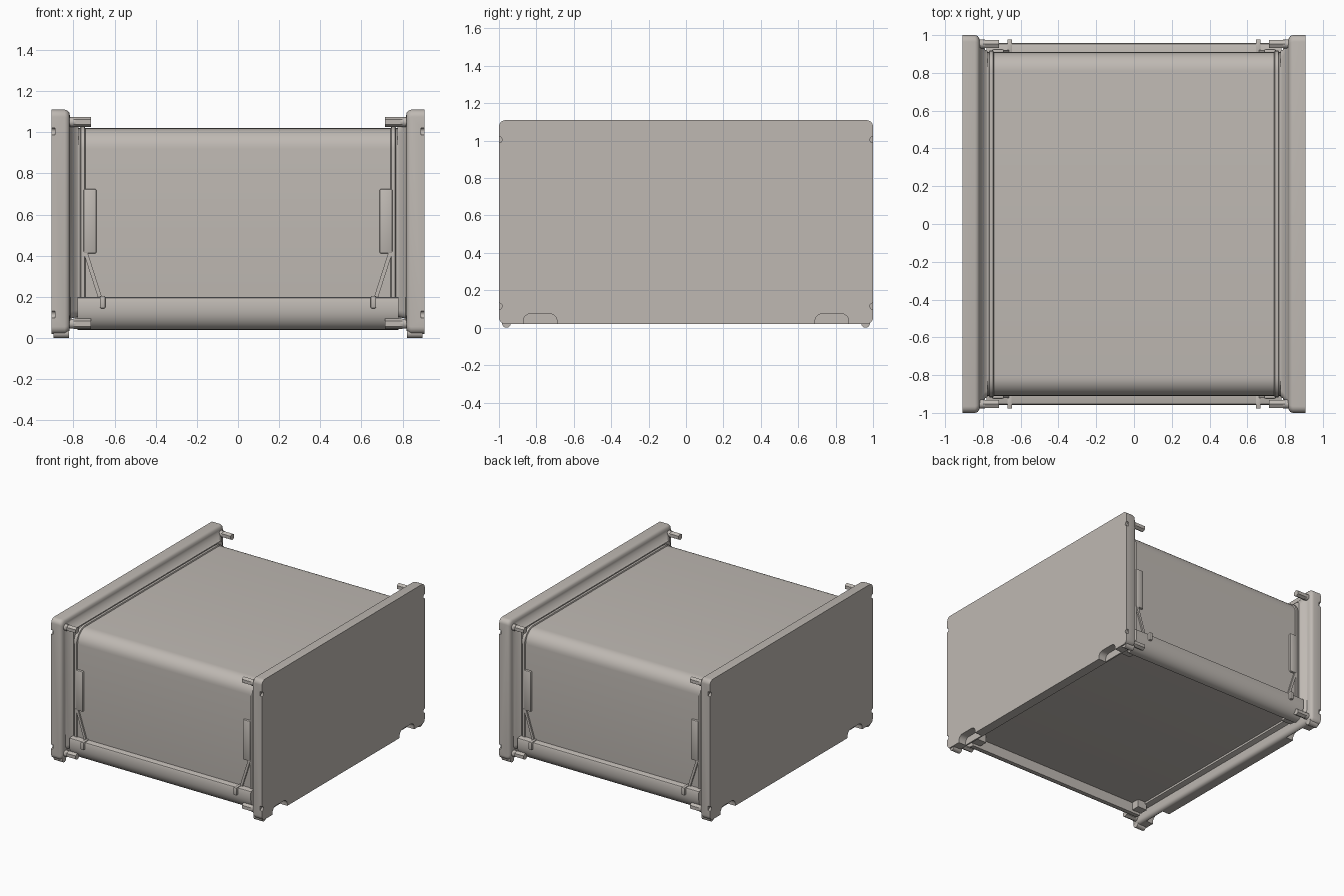
import bpy, bmesh, math

if "Cube" in bpy.data.objects:
    bpy.data.objects.remove(bpy.data.objects["Cube"])

mat = bpy.data.materials.new("warm_grey")
mat.diffuse_color = (0.52, 0.485, 0.45, 1)
mat.use_nodes = True
mat.node_tree.nodes["Principled BSDF"].inputs["Base Color"].default_value = mat.diffuse_color


def finish(name, bm, mirror="", cutters=(), bevel=0.0):
    """Turn a bmesh into a shaded object, optionally cut, bevelled and mirrored."""
    bmesh.ops.recalc_face_normals(bm, faces=bm.faces)
    if bevel:
        bmesh.ops.bevel(bm, geom=bm.edges[:], offset=bevel, segments=2, profile=0.5, affect='EDGES')
    me = bpy.data.meshes.new(name)
    bm.to_mesh(me)
    bm.free()
    me.materials.append(mat)
    ob = bpy.data.objects.new(name, me)
    bpy.context.collection.objects.link(ob)
    bpy.ops.object.select_all(action='DESELECT')
    ob.select_set(True)
    bpy.context.view_layer.objects.active = ob
    for c in cutters:
        m = ob.modifiers.new("cut", 'BOOLEAN')
        m.operation, m.solver, m.object = 'DIFFERENCE', 'EXACT', c
        bpy.ops.object.modifier_apply(modifier=m.name)
    if mirror:
        m = ob.modifiers.new("mirror", 'MIRROR')
        m.use_axis = ["X" in mirror, "Y" in mirror, False]
        m.use_mirror_merge = False
        bpy.ops.object.modifier_apply(modifier=m.name)
    bpy.ops.object.shade_smooth_by_angle(angle=math.radians(35))
    return ob


def rounded_rect(y0, y1, z0, z1, r_bottom, r_top, n=6):
    """Points of a rounded rectangle in the y-z plane."""
    pts = []
    for cy, cz, r, a0 in ((y1, z1, r_top, 0), (y0, z1, r_top, 90),
                          (y0, z0, r_bottom, 180), (y1, z0, r_bottom, 270)):
        sy, sz = (1 if cy == y1 else -1), (1 if cz == z1 else -1)
        for i in range(n + 1):
            a = math.radians(a0 + 90 * i / n)
            pts.append((cy - sy * r + r * math.cos(a), cz - sz * r + r * math.sin(a)))
    return pts


def loft(sections):
    """Skin a list of (x, outline) sections and cap both ends."""
    bm = bmesh.new()
    rings = [[bm.verts.new((x, y, z)) for y, z in pts] for x, pts in sections]
    n = len(rings[0])
    for a, b in zip(rings, rings[1:]):
        for i in range(n):
            j = (i + 1) % n
            bm.faces.new((a[i], a[j], b[j], b[i]))
    bm.faces.new(rings[0])
    bm.faces.new(rings[-1])
    return bm


def box(x0, x1, y0, y1, z0, z1):
    bm = bmesh.new()
    bmesh.ops.create_cube(bm, size=1)
    for v in bm.verts:
        v.co = ((x0 + x1) / 2 + v.co.x * (x1 - x0),
                (y0 + y1) / 2 + v.co.y * (y1 - y0),
                (z0 + z1) / 2 + v.co.z * (z1 - z0))
    return bm


def rod(x0, x1, y, z, r, n, turn=0.0):
    pts = [(y + r * math.cos(turn + math.tau * i / n), z + r * math.sin(turn + math.tau * i / n))
           for i in range(n)]
    return loft([(x0, pts), (x1, pts)])


# Main shell with rounded top edges
def shell(o):
    return rounded_rect(-0.91 - o, 0.91 + o, 0.12, 1.02 + o, 0.01, 0.10 + o, 8)


finish("main_shell", loft([(-0.80, shell(0)), (0.80, shell(0))]))

# Raised seam rib at each end of the shell
finish("end_rib", loft([(0.742, shell(0)), (0.746, shell(0.008)),
                        (0.764, shell(0.008)), (0.768, shell(0))]), "X")

# Cutters: grip notch at the bottom, small edge slots
grip = rounded_rect(0.69, 0.87, -0.05, 0.075, 0.01, 0.04)
cutters = [finish("grip_cutter", loft([(0.845, grip), (0.95, grip)]), "Y")]
for z in (0.115, 1.005):
    cutters.append(finish("slot_cutter", rod(0.89, 0.95, 1.0, z, 0.017, 12), "Y"))


# End panels: flat outside, rounded rim and coved inner flange, stepped flat below
def panel(inset, low=None):
    low = inset if low is None else low
    return rounded_rect(-1 + inset, 1 - inset, 0.02 + low, 1.11 - inset, 0.035, 0.035)


finish("end_panel", loft([
    (0.907, panel(0)), (0.842, panel(0)), (0.829, panel(0.004)), (0.820, panel(0.014)),
    (0.817, panel(0.030)), (0.815, panel(0.045, 0.075)), (0.800, panel(0.060, 0.078)),
    (0.788, panel(0.078, 0.08)), (0.775, panel(0.084, 0.084))]), "X", cutters)
for c in cutters:
    c.hide_render = True
    c.hide_viewport = True

# Lower trim along front and back: ledge on top, rolled under, open recess beneath
trim = [(0.865, 0.20), (0.945, 0.20), (0.954, 0.196), (0.958, 0.187)]
for i in range(9):
    a = math.radians(90 * i / 8)
    trim.append((0.878 + 0.08 * math.cos(a), 0.14 - 0.10 * math.sin(a)))
trim.append((0.865, 0.04))
finish("lower_trim", loft([(-0.78, trim), (0.78, trim)]), "Y")

# Blocks inside the recess corners
finish("corner_block", box(0.71, 0.79, 0.80, 0.87, 0.06, 0.15), "XY")

# Hexagonal pins at the panel corners, with slimmer necks
for z in (0.07, 1.05):
    finish("pin", rod(0.715, 0.80, 0.953, z, 0.025, 6, math.pi / 6), "XY")
    finish("pin_neck", rod(0.79, 0.83, 0.953, z, 0.024, 12), "XY")

# Latch plates on the front and back walls
finish("latch_plate", box(0.687, 0.752, 0.90, 0.926, 0.41, 0.725), "XY", bevel=0.01)

# Slanted strap from the latch to its peg
bm = box(0, 0.02, 0.90, 0.922, 0.18, 0.42)
for v in bm.verts:
    v.co.x += 0.655 + (v.co.z - 0.18) / 0.24 * 0.077
finish("strap", bm, "XY")
finish("strap_peg", box(0.645, 0.671, 0.90, 0.978, 0.145, 0.205), "XY", bevel=0.005)

# Small rounded feet under the panels
finish("foot", rod(0.822, 0.897, 0.96, 0.024, 0.024, 16), "XY")
